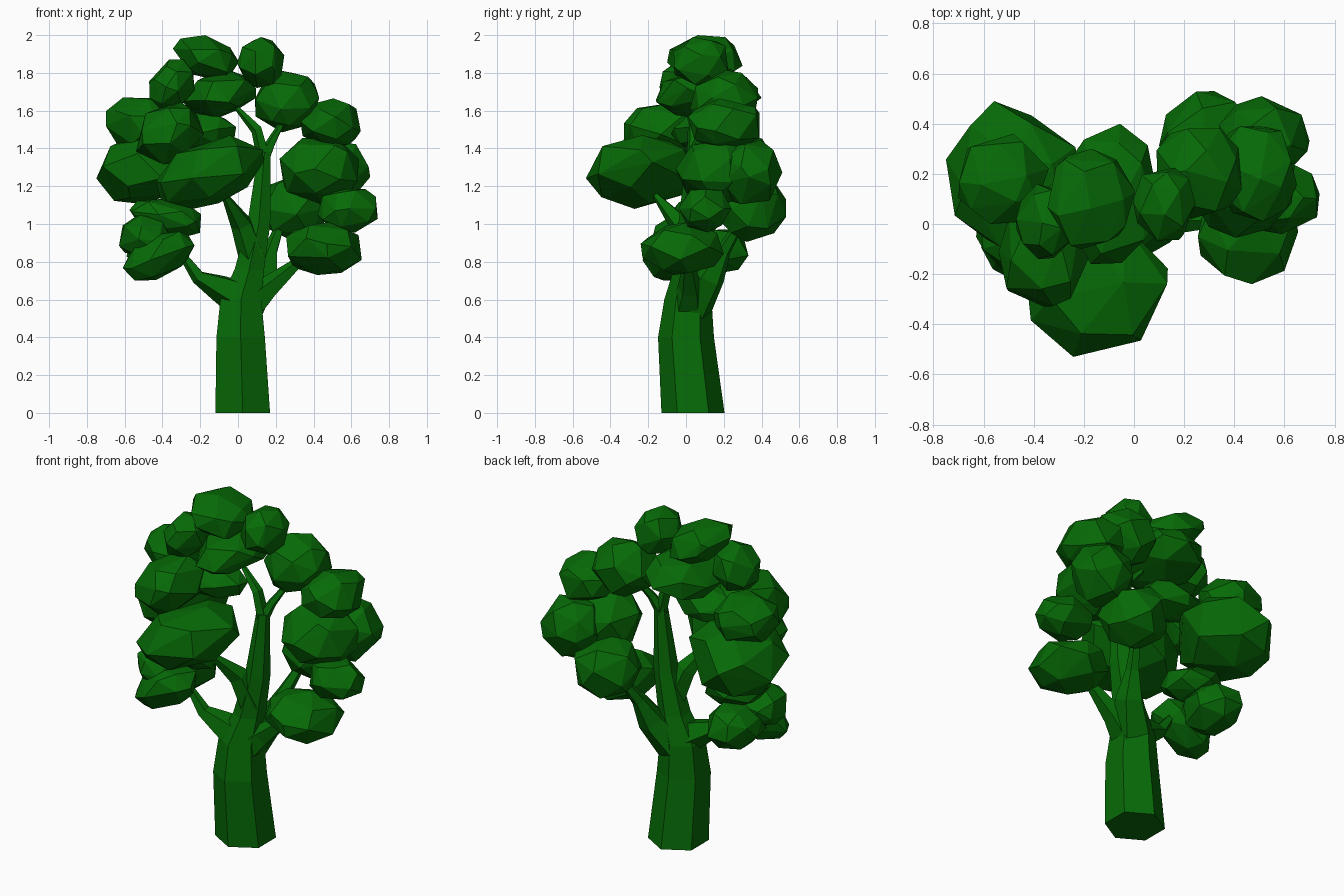
import bpy
import bmesh
import math
import random
from mathutils import Euler, Vector

random.seed(5)

if "Cube" in bpy.data.objects:
    bpy.data.objects.remove(bpy.data.objects["Cube"])

# One green for wood and leaves
green = bpy.data.materials.new("leaf green")
green.use_nodes = True
colour = (0.002, 0.145, 0.002, 1)
green.diffuse_color = colour
green.node_tree.nodes["Principled BSDF"].inputs["Base Color"].default_value = colour


def finish(name, bm):
    """Turn a bmesh into a flat shaded green object."""
    bmesh.ops.recalc_face_normals(bm, faces=bm.faces)
    mesh = bpy.data.meshes.new(name)
    bm.to_mesh(mesh)
    bm.free()
    mesh.materials.append(green)
    obj = bpy.data.objects.new(name, mesh)
    bpy.context.collection.objects.link(obj)
    return obj


def leaf_clump(name, centre, radii, tilt=0, points=22):
    """Faceted boulder: hull of jittered, evenly spread points fitted to a box.
    A positive tilt raises the +x end."""
    bm = bmesh.new()
    turn = Euler([random.uniform(0, math.tau) for _ in range(3)])
    golden = math.pi * (3 - math.sqrt(5))
    for i in range(points):
        z = 1 - 2 * (i + 0.5) / points
        ring = math.sqrt(1 - z * z)
        p = Vector((ring * math.cos(golden * i), ring * math.sin(golden * i), z))
        p += Vector([random.uniform(-0.2, 0.2) for _ in range(3)])
        p.normalize()
        p.rotate(turn)
        p.z += tilt * p.x
        bm.verts.new(p)
    bmesh.ops.convex_hull(bm, input=bm.verts)
    for axis in range(3):
        low = min(v.co[axis] for v in bm.verts)
        high = max(v.co[axis] for v in bm.verts)
        for v in bm.verts:
            t = 2 * (v.co[axis] - low) / (high - low) - 1
            v.co[axis] = centre[axis] + radii[axis] * t
    return finish(name, bm)


def limb(name, path, sides=5, level=False):
    """Tapered tube through (x, y, z, radius) stations."""
    bm = bmesh.new()
    centres = [Vector(p[:3]) for p in path]
    rings = []
    for i, p in enumerate(path):
        ahead = centres[min(i + 1, len(path) - 1)] - centres[max(i - 1, 0)]
        if level:
            ahead = Vector((0, 0, 1))
        rot = Vector((0, 0, 1)).rotation_difference(ahead.normalized())
        ring = []
        for k in range(sides):
            a = math.tau * (k + 0.5) / sides
            offset = Vector((math.cos(a), math.sin(a), 0)) * p[3]
            ring.append(bm.verts.new(centres[i] + rot @ offset))
        rings.append(ring)
    for lower, upper in zip(rings, rings[1:]):
        for k in range(sides):
            n = (k + 1) % sides
            bm.faces.new((lower[k], lower[n], upper[n], upper[k]))
    bm.faces.new(rings[0])
    bm.faces.new(rings[-1])
    return finish(name, bm)


# Trunk and branches
limb("trunk", [(.025, .037, 0, .167), (.014, .0, .4, .148), (.015, .01, .6, .125),
               (.06, .025, .76, .09), (.11, .03, 1, .07), (.14, .04, 1.38, .038)],
     sides=6, level=True)
limb("right_low_branch", [(.03, .01, .6, .11), (-.1, -.01, .665, .075),
                          (-.21, -.03, .72, .04), (-.31, -.04, .86, .018)])
limb("left_low_branch", [(.04, .01, .55, .1), (.16, .02, .66, .065), (.36, .01, .83, .02)])
limb("back_branch", [(.05, .04, .57, .11), (.14, .13, .72, .08),
                     (.175, .2, .86, .04), (.24, .31, 1.04, .02)])
limb("front_branch", [(.08, .02, .82, .075), (.02, -.03, 1, .06), (-.07, -.16, 1.15, .018)])
limb("top_right_fork", [(.14, .04, 1.34, .038), (.1, .04, 1.5, .032), (-.02, .06, 1.63, .012)])
limb("top_left_fork", [(.14, .04, 1.36, .038), (.18, .07, 1.44, .025), (.26, .15, 1.58, .012)])

# Leaf clumps as (centre, radii, tilt), grouped by region of the crown
crown = {
    "top_clump": [
        ((-.17, .1, 1.88), (.175, .2, .12), -.35),
        ((.12, .08, 1.855), (.125, .145, .135), 0),
        ((-.35, .01, 1.735), (.12, .15, .135), .2),
        ((-.1, .12, 1.685), (.195, .28, .13), .25),
    ],
    "left_clump": [
        ((.26, .2, 1.65), (.17, .18, .165), 0),
        ((.49, .2, 1.53), (.16, .19, .135), 0),
        ((.43, .165, 1.28), (.21, .22, .175), 0),
        ((.52, .34, 1.275), (.18, .17, .17), 0),
        ((.28, .34, 1.08), (.18, .19, .175), 0),
        ((.58, .1, 1.07), (.16, .14, .115), 0),
        ((.455, -.02, .87), (.2, .22, .14), 0),
    ],
    "right_clump": [
        ((-.48, .2, 1.3), (.27, .29, .195), .2),
        ((-.52, .18, 1.53), (.18, .18, .14), 0),
        ((-.36, -.12, 1.48), (.18, .21, .165), .2),
        ((-.2, .06, 1.49), (.19, .14, .1), 0),
        ((-.15, -.25, 1.275), (.285, .28, .195), .4),
    ],
    "right_low_clump": [
        ((-.385, .05, 1.03), (.19, .14, .105), -.3),
        ((-.49, -.03, .93), (.14, .15, .115), 0),
        ((-.42, -.09, .83), (.19, .14, .13), .5),
        ((-.44, .15, .85), (.15, .18, .12), 0),
    ],
}
for region, clumps in crown.items():
    for number, (centre, radii, tilt) in enumerate(clumps, 1):
        leaf_clump(f"{region}_{number}", centre, radii, tilt)
